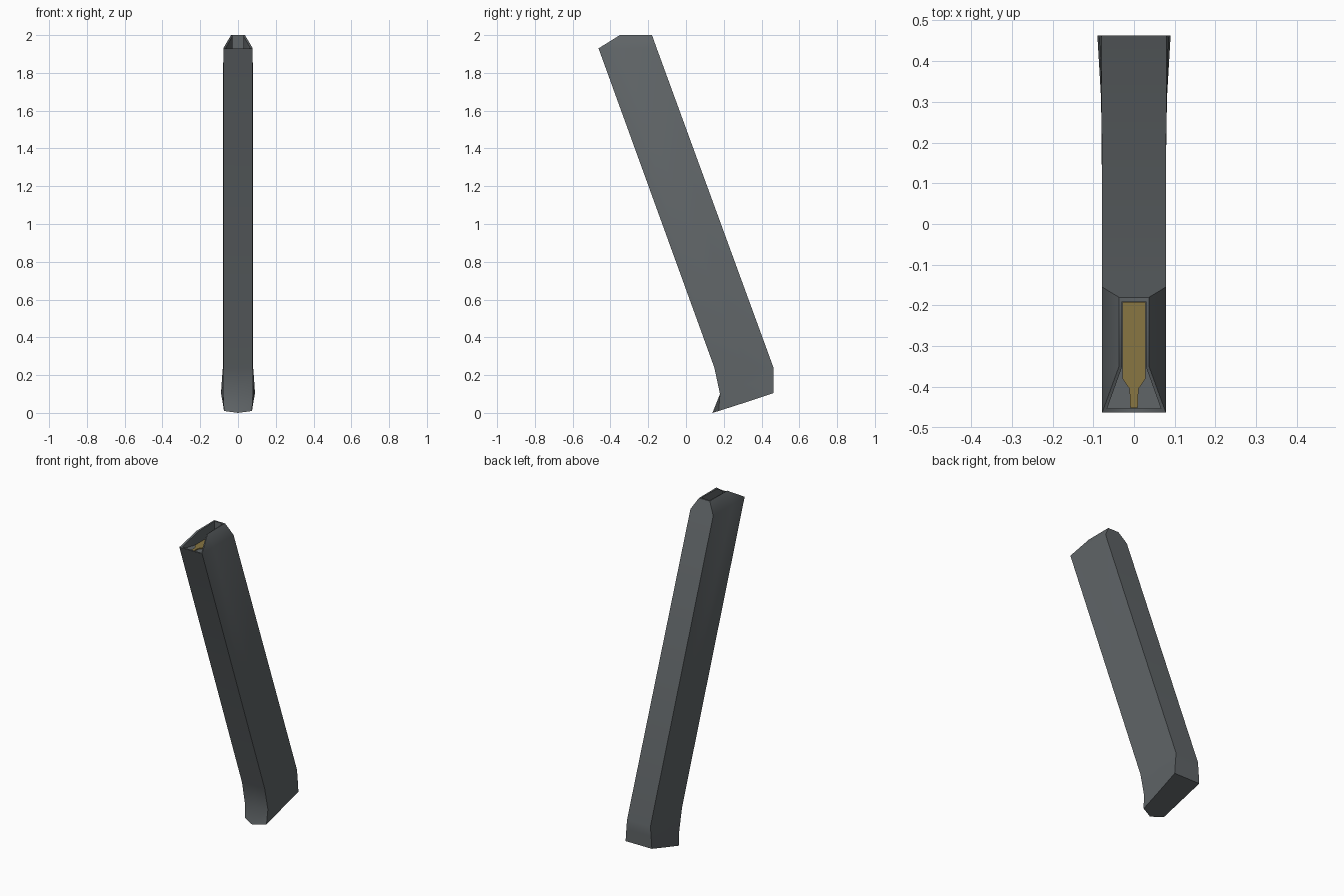
import bpy, bmesh, math

if "Cube" in bpy.data.objects:
    bpy.data.objects.remove(bpy.data.objects["Cube"])


def material(name, rgb):
    m = bpy.data.materials.new(name)
    m.diffuse_color = (*rgb, 1)
    m.use_nodes = True
    m.node_tree.nodes["Principled BSDF"].inputs["Base Color"].default_value = m.diffuse_color
    return m


grey = material("gunmetal grey", (0.115, 0.128, 0.135))
brass = material("dull brass", (0.25, 0.18, 0.055))


def finish(bm, name, mat):
    bmesh.ops.remove_doubles(bm, verts=bm.verts, dist=0.0005)
    bmesh.ops.recalc_face_normals(bm, faces=bm.faces)
    me = bpy.data.meshes.new(name)
    bm.to_mesh(me)
    bm.free()
    me.materials.append(mat)
    ob = bpy.data.objects.new(name, me)
    bpy.context.collection.objects.link(ob)
    return ob


def ring(front, corner, middle, back):
    """Closed 7-point section: front centre plus three mirrored points."""
    half = [corner, middle, back]
    return [front] + half + [(-x, y, z) for x, y, z in reversed(half)]


# Sections from the pointed foot up to the feed lips, then down into the well
floor = 1.918
sections = [
    ring((0, 0.14, 0), (0.074, 0.173, 0.01), (0.081, 0.31, 0.054), (0.09, 0.463, 0.105)),
    ring((0, 0.18, 0.10), (0.079, 0.18, 0.10), (0.081, 0.31, 0.15), (0.085, 0.463, 0.18)),
    ring((0, 0.15, 0.24), (0.078, 0.15, 0.24), (0.079, 0.31, 0.24), (0.08, 0.463, 0.24)),
    ring((0, -0.463, 1.93), (0.078, -0.463, 1.93), (0.078, -0.35, 1.93), (0.078, -0.155, 1.93)),
    ring((0, -0.463, 1.93), (0.078, -0.463, 1.93), (0.037, -0.35, 2.0), (0.037, -0.18, 2.0)),
    ring((0, -0.453, 1.93), (0.066, -0.453, 1.93), (0.029, -0.35, 1.995), (0.029, -0.19, 2.0)),
    ring((0, -0.453, floor), (0.066, -0.453, floor), (0.029, -0.35, floor), (0.029, -0.19, floor)),
]
bm = bmesh.new()
loops = [[bm.verts.new(p) for p in s] for s in sections]
for a, b in zip(loops, loops[1:]):
    for i in range(7):
        j = (i + 1) % 7
        bm.faces.new((a[i], a[j], b[j], b[i]))
bm.faces.new(loops[0])    # sole
bm.faces.new(loops[-1])   # floor of the well
body = finish(bm, "magazine_body", grey)
bpy.context.view_layer.objects.active = body
body.select_set(True)
bpy.ops.object.shade_smooth_by_angle(angle=math.radians(50))

# Flat bottle-shaped cartridge lying in the well
outline = [(0.028, -0.191), (0.028, -0.38), (0.011, -0.405), (0.009, -0.452)]
pts = outline + [(-x, y) for x, y in reversed(outline)]
bm = bmesh.new()
face = bm.faces.new([bm.verts.new((x, y, floor)) for x, y in pts])
top = bmesh.ops.extrude_face_region(bm, geom=[face])
for v in top["geom"]:
    if isinstance(v, bmesh.types.BMVert):
        v.co.z += 0.006
finish(bm, "cartridge_plate", brass)
